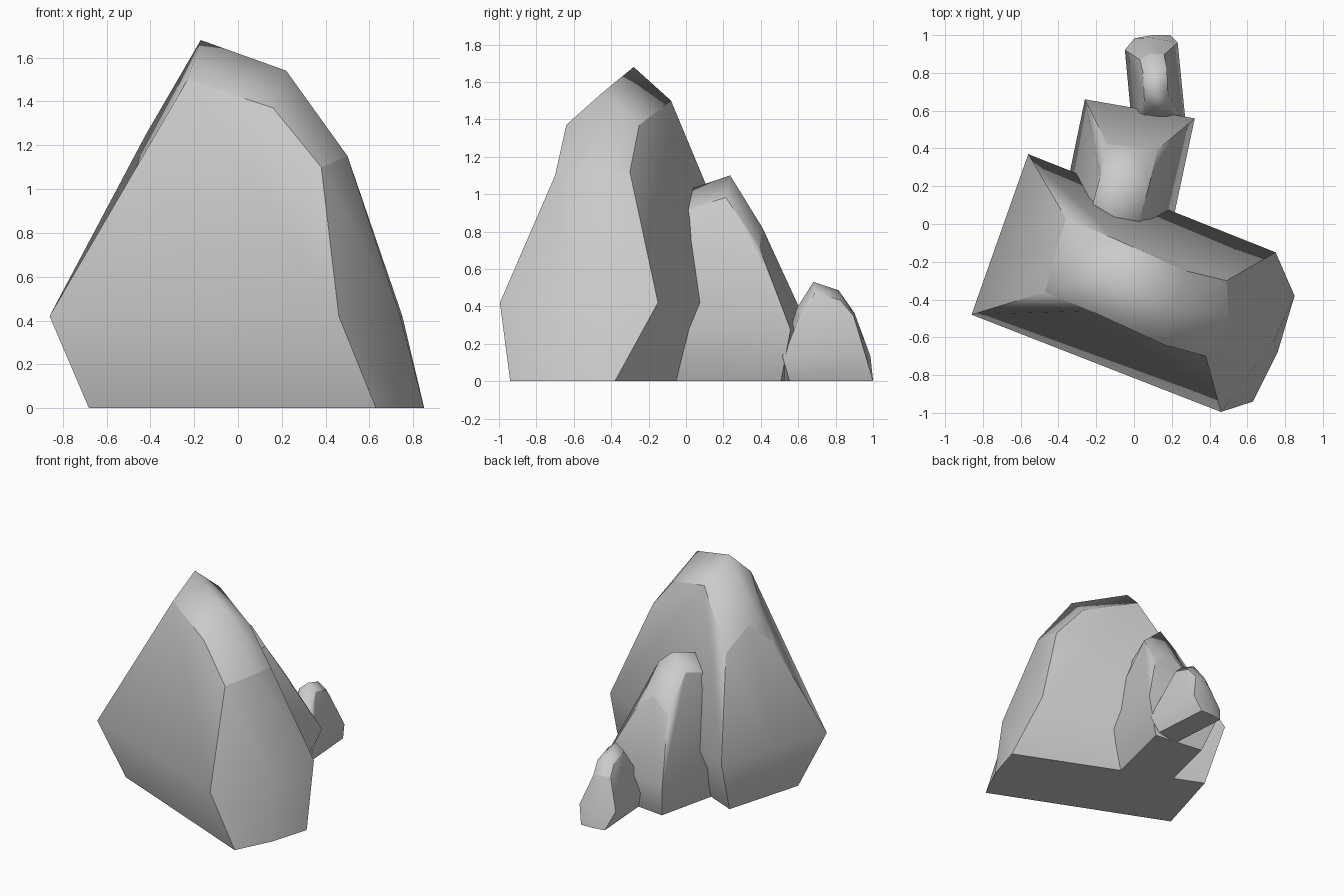
import bpy, bmesh, math
from mathutils import Matrix, Vector

if "Cube" in bpy.data.objects:
    bpy.data.objects.remove(bpy.data.objects["Cube"])

# Arched rock outline: matching stations for the front, ridge and back rows
FRONT = [(-.68, -.39, 0), (-.86, -.48, .42), (-.47, -.36, 1.07), (-.23, -.46, 1.50),
         (.16, -.64, 1.37), (.38, -.70, 1.10), (.46, -.995, .42), (.63, -.94, 0)]
RIDGE = [(-.595, -.095, 0), (-.71, -.055, .42), (-.42, -.17, 1.25), (-.17, -.28, 1.68),
         (.22, -.45, 1.54), (.50, -.50, 1.15), (.74, -.62, .42), (.76, -.68, 0)]
BACK = [(-.51, .20, 0), (-.56, .37, .42), (-.36, .03, 1.09), (-.10, -.08, 1.50),
        (.28, -.25, 1.37), (.49, -.30, 1.12), (.75, -.15, .42), (.85, -.38, 0)]
WALL = [(0, 1, 6, 7), (1, 3, 6), (3, 4, 5, 6), (1, 2, 3)]


def rock(name, scale, angle, loc):
    bm = bmesh.new()
    f, m, b = [[bm.verts.new(p) for p in row] for row in (FRONT, RIDGE, BACK)]
    # strips over the top, down both ends and across the base
    for i in range(8):
        j = (i + 1) % 8
        bm.faces.new((f[i], f[j], m[j], m[i]))
        bm.faces.new((m[i], m[j], b[j], b[i]))
    # broad front and back walls
    for row in (f, b):
        for idx in WALL:
            bm.faces.new([row[i] for i in idx])
    bmesh.ops.recalc_face_normals(bm, faces=bm.faces)
    # smooth shading, with sharp wall outlines, base and ends of the cap
    for face in bm.faces:
        face.smooth = True
    sharp = [(r[i], r[(i + 1) % 8]) for r in (f, b) for i in range(8)]
    sharp += [(r[i], m[i]) for r in (f, b) for i in (0, 2, 5, 7)]
    for pair in sharp:
        bm.edges.get(pair).smooth = False
    bm.transform(Matrix.Translation(Vector(loc))
                 @ Matrix.Rotation(math.radians(angle), 4, 'Z')
                 @ Matrix.Scale(scale, 4))
    me = bpy.data.meshes.new(name)
    bm.to_mesh(me)
    bm.free()
    ob = bpy.data.objects.new(name, me)
    bpy.context.collection.objects.link(ob)


# Same boulder at three sizes, turned differently
rock("large_rock", 1.0, 0, (0, 0, 0))
rock("medium_rock", .655, -80.4, (.144, .157, 0))
rock("small_rock", .316, 117, (.017, .689, 0))
